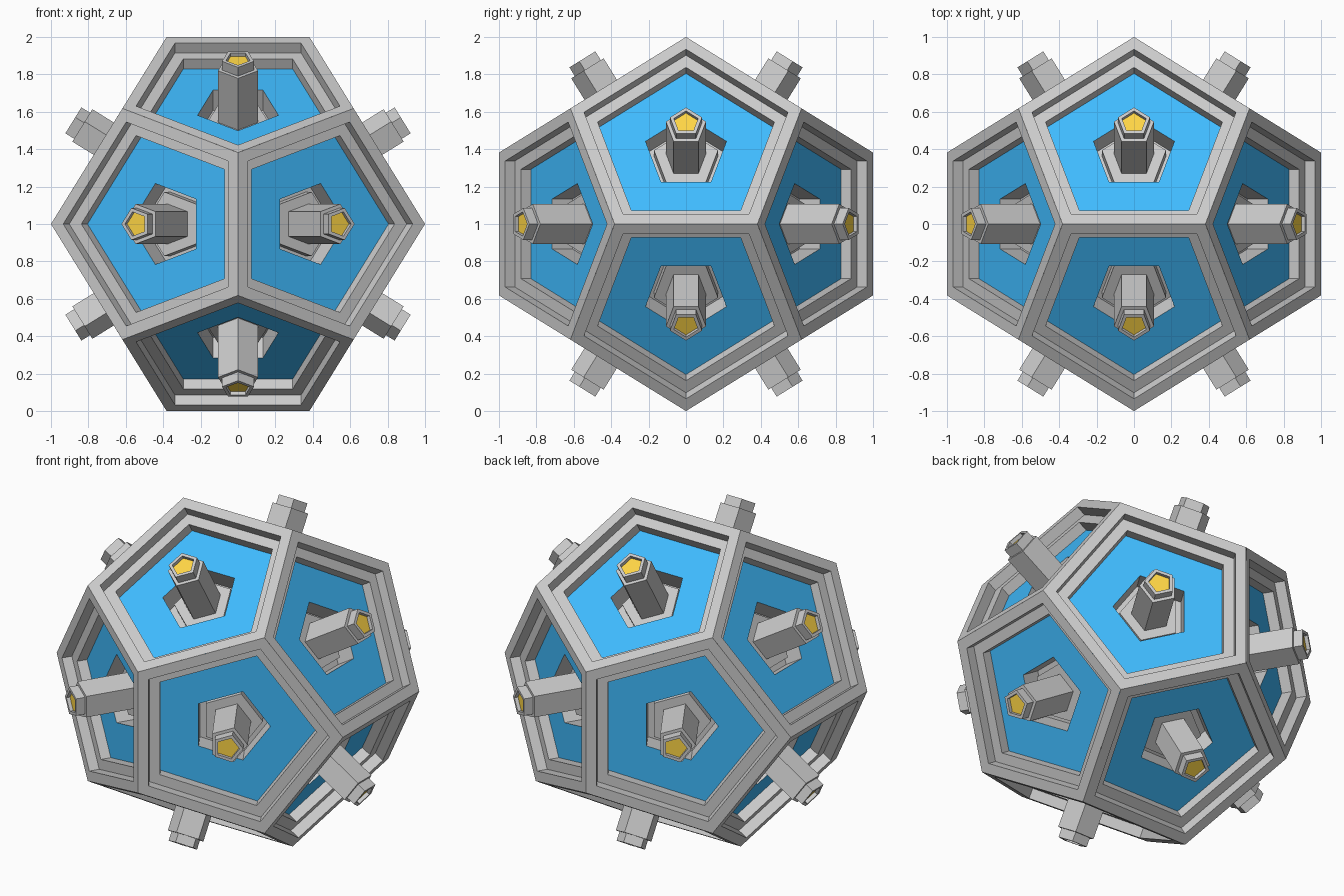
import bpy, math
from mathutils import Vector

if "Cube" in bpy.data.objects:
    bpy.data.objects.remove(bpy.data.objects["Cube"])

A, B = 0.5257311, 0.8506508   # components of a dodecahedron face normal


def material(name, color):
    m = bpy.data.materials.new(name)
    m.diffuse_color = color
    m.use_nodes = True
    m.node_tree.nodes["Principled BSDF"].inputs["Base Color"].default_value = m.diffuse_color
    return m


# the 12 faces: normal, direction to the pentagon's apex, sideways direction
faces = []
for k in range(3):
    for s in (-1, 1):
        for t in (-1, 1):
            n, up = Vector((0, 0, 0)), Vector((0, 0, 0))
            n[(k + 1) % 3], n[(k + 2) % 3] = A * s, B * t
            up[(k + 1) % 3], up[(k + 2) % 3] = B * s, -A * t
            faces.append((n, up, n.cross(up)))


def build(name, profile, mat=None, cap=False):
    """Loft pentagon rings (radius, distance from centre) on all 12 faces."""
    verts, polys = [], []
    for n, up, side in faces:
        base = len(verts)
        for r, d in profile:
            for i in range(5):
                a = math.tau * i / 5
                p = n * d + (up * math.cos(a) + side * math.sin(a)) * r
                verts.append(p + Vector((0, 0, 1)))
        for j in range(len(profile) - 1):
            o = base + 5 * j
            for i in range(5):
                k = (i + 1) % 5
                polys.append((o + i, o + k, o + 5 + k, o + 5 + i))
        if cap:
            polys.append(tuple(range(len(verts) - 5, len(verts))))
    me = bpy.data.meshes.new(name)
    me.from_pydata(verts, [], polys)
    me.update()
    ob = bpy.data.objects.new(name, me)
    bpy.context.collection.objects.link(ob)
    if mat:
        me.materials.append(mat)
    return ob


blue = material("blue", (0.05, 0.5, 1.0, 1))
orange = material("orange", (1.0, 0.67, 0.06, 1))

# stepped outer frame
build("stepped_frame", [(0.6498, B), (0.573, B), (0.573, 0.789),
                        (0.497, 0.789), (0.497, 0.727)])
# recessed blue panels with a pentagonal opening
build("blue_panels", [(0.497, 0.727), (0.2275, 0.727)], blue)
# sockets with a low collar around each post
build("post_sockets", [(0.2275, 0.727), (0.2275, 0.60), (0.18, 0.60),
                       (0.18, 0.66), (0.1125, 0.66)])
# posts with a stepped end
build("posts", [(0.1125, 0.66), (0.1125, 0.985), (0.09, 0.985),
                (0.09, 1.04), (0.068, 1.04), (0.068, 1.018)])
# orange inlays in the post ends
build("post_tips", [(0.068, 1.018)], orange, cap=True)
